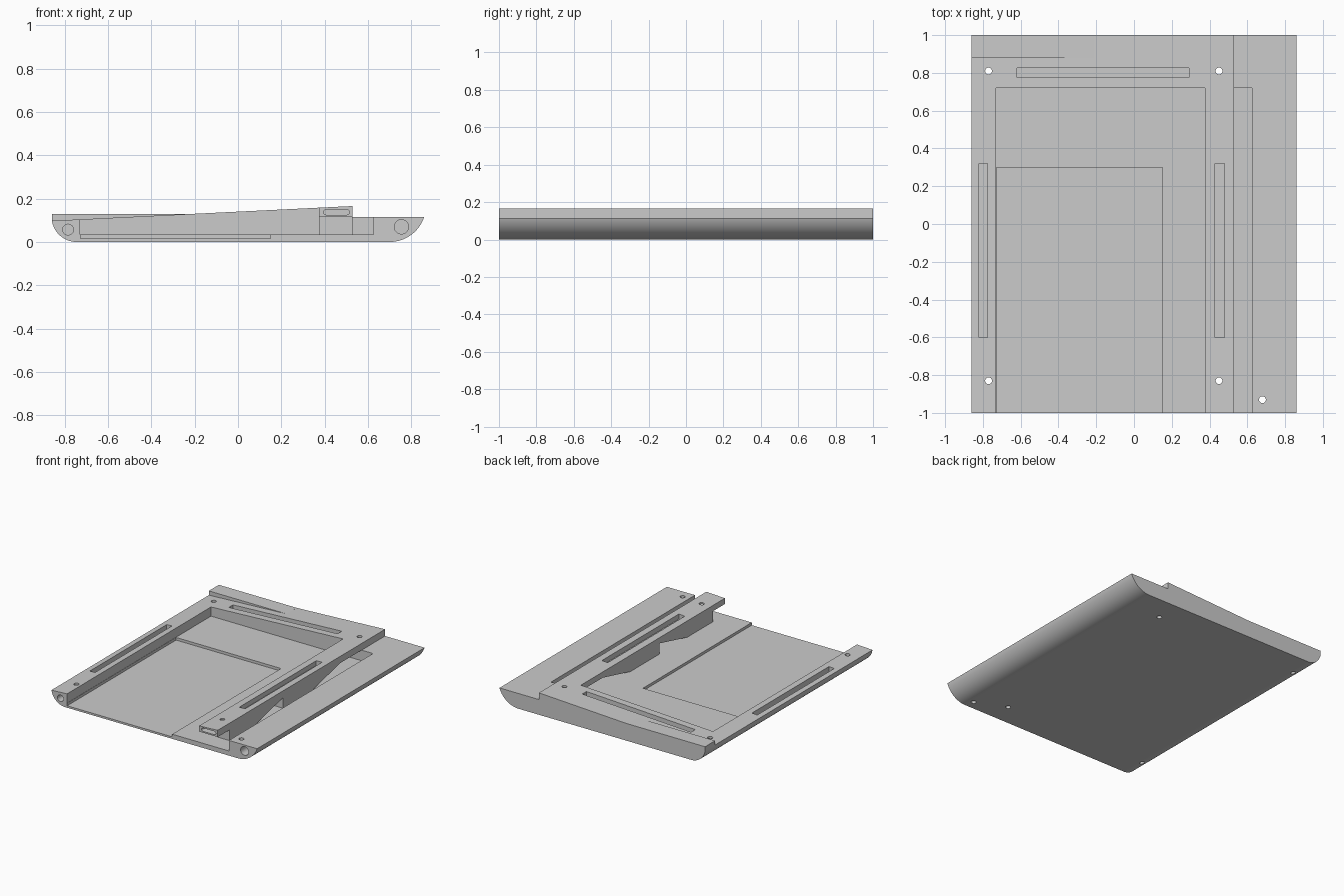
import bpy, bmesh, math
from mathutils import Matrix

if "Cube" in bpy.data.objects:
    bpy.data.objects.remove(bpy.data.objects["Cube"], do_unlink=True)

GREY = (0.6, 0.6, 0.6, 1)
grey = bpy.data.materials.new("plain grey")
grey.use_nodes = True
grey.diffuse_color = GREY
grey.node_tree.nodes["Principled BSDF"].inputs["Base Color"].default_value = GREY


def prism(name, outline, start, end, axis="y"):
    """Extrude an outline: (x, z) along y, or (y, z) along x."""
    bm = bmesh.new()

    def place(p, d):
        return (p[0], d, p[1]) if axis == "y" else (d, p[0], p[1])
    a = [bm.verts.new(place(p, start)) for p in outline]
    b = [bm.verts.new(place(p, end)) for p in outline]
    bm.faces.new(a)
    bm.faces.new(b)
    for i in range(len(a)):
        j = (i + 1) % len(a)
        bm.faces.new((a[i], a[j], b[j], b[i]))
    bmesh.ops.recalc_face_normals(bm, faces=bm.faces)
    mesh = bpy.data.meshes.new(name)
    bm.to_mesh(mesh)
    bm.free()
    mesh.materials.append(grey)
    obj = bpy.data.objects.new(name, mesh)
    bpy.context.collection.objects.link(obj)
    return obj


def box(name, x0, x1, y0, y1, z0, z1):
    return prism(name, [(x0, z0), (x1, z0), (x1, z1), (x0, z1)], y0, y1)


def arc(cx, cz, r, a0, a1, n=14):
    return [(cx + r * math.cos(math.radians(a0 + (a1 - a0) * i / n)),
             cz + r * math.sin(math.radians(a0 + (a1 - a0) * i / n)))
            for i in range(n + 1)]


def bore(name, x, z, r, depth):
    return prism(name, arc(x, z, r, 0, 348.75, 31), -1.1, -1 + depth)


def screw_hole(x, y):
    obj = prism("screw_cutter", arc(0, 0, 0.018, 0, 345, 23), -0.5, 0.5)
    obj.data.transform(Matrix.Translation((x, y, 0)) @ Matrix.Rotation(math.pi / 2, 4, "X"))
    return obj


def cut(target, cutters):
    """Apply exact boolean differences and discard the cutters."""
    bpy.ops.object.select_all(action="DESELECT")
    bpy.context.view_layer.objects.active = target
    target.select_set(True)
    for c in cutters:
        c.hide_render = True
        mod = target.modifiers.new("cut", "BOOLEAN")
        mod.operation = "DIFFERENCE"
        mod.solver = "EXACT"
        mod.object = c
        bpy.ops.object.modifier_apply(modifier=mod.name)
        bpy.data.objects.remove(c, do_unlink=True)
    bpy.ops.object.shade_smooth_by_angle(angle=math.radians(25))


LEFT, STEP, RIGHT = -0.86, 0.53, 0.86
INNER, BAR, GAP = -0.73, 0.375, 0.625      # cavity wall, bar inner side, far wall
FLOOR, UNDER, BACK = 0.035, 0.115, 0.72


def top(x):
    """Height of the sloping top."""
    return 0.098 + (x - LEFT) * 0.0489


# Tray body with rounded lower sides
r_left, r_right = 0.116, 0.169
outline = [(LEFT, top(LEFT))]
outline += arc(LEFT + 0.115, r_left, r_left, 196, 270)
outline += arc(0.70, r_right, r_right, 270, 337)
outline += [(RIGHT, UNDER), (STEP, UNDER), (STEP, top(STEP))]
body = prism("tray_body", outline, -1, 1)
cut(body, [
    box("cavity", INNER, GAP, -1.1, BACK, FLOOR, 0.4),
    box("recess", INNER + 0.002, 0.15, -1.2, 0.30, 0.015, 0.3),
    box("left_slot", -0.82, -0.775, -0.6, 0.32, 0.055, 0.4),
    box("back_slot", -0.62, 0.29, 0.775, 0.825, 0.07, 0.4),
    bore("left_bore", -0.785, 0.057, 0.025, 0.12),
    bore("right_bore", 0.755, 0.07, 0.033, 0.3),
] + [screw_hole(x, y) for x, y in
     [(-0.77, 0.81), (0.45, 0.81), (-0.77, -0.83), (0.45, -0.83), (0.68, -0.93)]])

# Level wedge along the back edge
prism("back_ledge", [(LEFT, 0.09), (-0.21, 0.125), (-0.21, 0.13), (LEFT, 0.13)], 0.88, 1)

# Raised bar with a wire channel in its front end
bar = prism("raised_bar", [(BAR, UNDER), (STEP, UNDER), (STEP, top(STEP)), (BAR, top(BAR))],
            -1, BACK)
channel = arc(0.502, 0.138, 0.0125, -90, 90) + arc(0.408, 0.138, 0.0125, 90, 270)
cut(bar, [
    prism("channel", channel, -1.1, -0.7),
    box("bar_slot", 0.43, 0.48, -0.6, 0.32, 0.125, 0.4),
    screw_hole(0.45, -0.83),
])

# Slanted supports under the bar
for name, front, foot, head in [("middle_support", -0.22, 0.13, 0.46),
                                ("front_support", -0.86, -0.55, -0.22)]:
    support = prism(name, [(front, FLOOR), (foot, FLOOR), (head, UNDER), (front, UNDER)],
                    BAR, STEP, axis="x")
    if name == "front_support":
        cut(support, [screw_hole(0.45, -0.83)])
